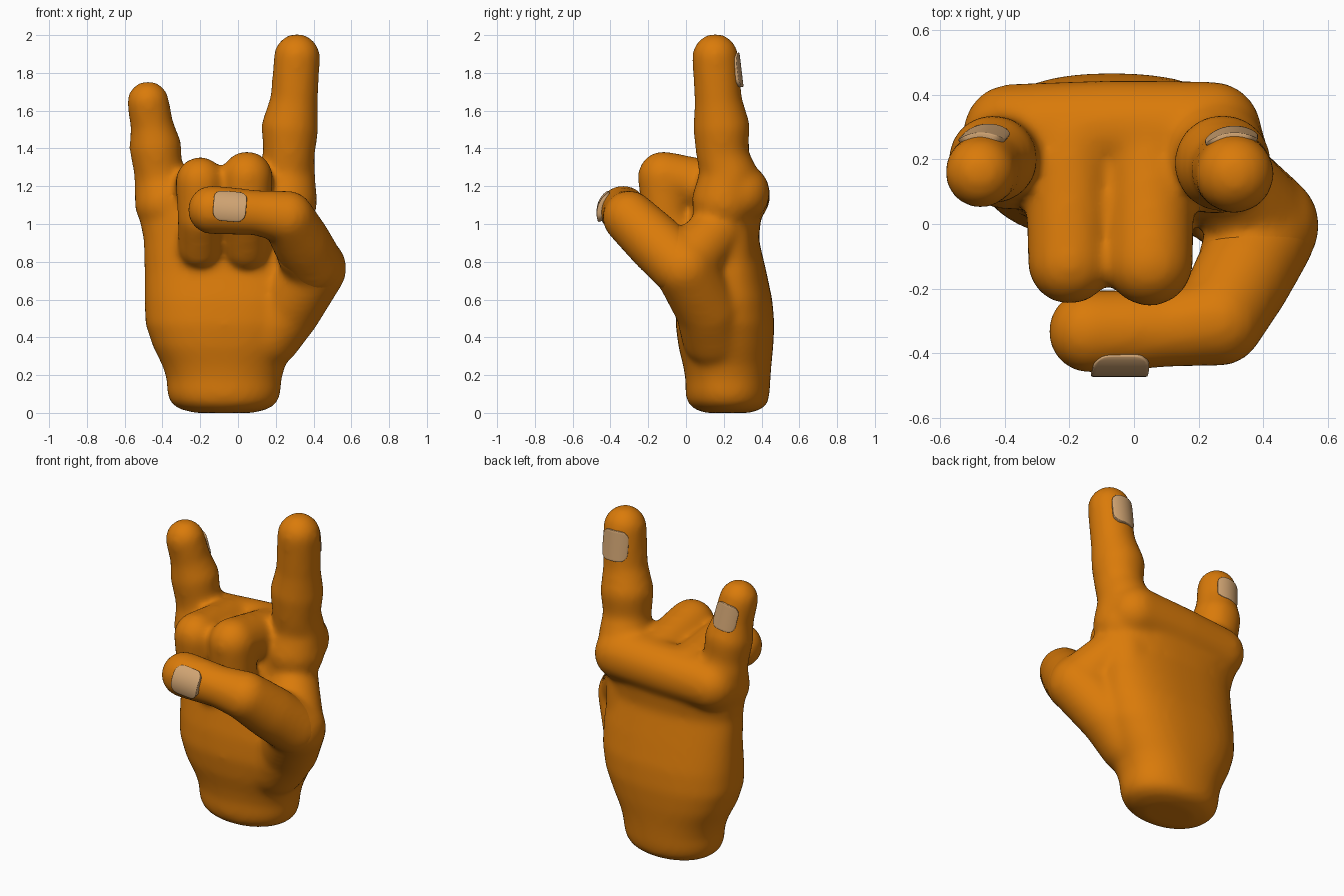
import bpy, bmesh, math
from mathutils import Vector, Matrix

cube = bpy.data.objects.get("Cube")
if cube:
    bpy.data.objects.remove(cube)


def material(name, color):
    m = bpy.data.materials.new(name)
    m.use_nodes = True
    m.diffuse_color = color
    m.node_tree.nodes["Principled BSDF"].inputs["Base Color"].default_value = color
    return m


skin = material("orange skin", (0.7, 0.197, 0.003, 1))
nail_color = material("tan nail", (0.63, 0.37, 0.17, 1))


def finish(name, bm, mat):
    bmesh.ops.recalc_face_normals(bm, faces=bm.faces)
    mesh = bpy.data.meshes.new(name)
    bm.to_mesh(mesh)
    bm.free()
    mesh.materials.append(mat)
    mesh.shade_smooth()
    ob = bpy.data.objects.new(name, mesh)
    bpy.context.collection.objects.link(ob)
    return ob


def blend(ob, iterations):
    """Fuse overlapping solids into one soft surface."""
    r = ob.modifiers.new("Fuse", "REMESH")
    r.mode = "VOXEL"
    r.voxel_size = 0.018
    r.use_smooth_shade = True
    s = ob.modifiers.new("Soften", "SMOOTH")
    s.factor = 0.5
    s.iterations = iterations


def limb(bm, joints):
    """Chain of balls and tapered cones; each joint is (x, y, z, radius)."""
    for x, y, z, r in joints:
        bmesh.ops.create_uvsphere(bm, u_segments=32, v_segments=16, radius=r,
                                  matrix=Matrix.Translation((x, y, z)))
    for a, b in zip(joints, joints[1:]):
        p, q = Vector(a[:3]), Vector(b[:3])
        turn = (q - p).to_track_quat("Z", "Y").to_matrix().to_4x4()
        bmesh.ops.create_cone(bm, cap_ends=True, segments=32, radius1=a[3], radius2=b[3],
                              depth=(q - p).length,
                              matrix=Matrix.Translation((p + q) / 2) @ turn)


def loft(bm, sections, n=48):
    """Stacked sections, oval low down and squarer above; each is (z, x0, x1, y0, y1)."""
    rings = []
    for z, x0, x1, y0, y1 in sections:
        ring = []
        power = min(2.4, 2.05 + z)
        for i in range(n):
            t = 2 * math.pi * i / n
            c, s = math.cos(t), math.sin(t)
            u = math.copysign(abs(c) ** (2 / power), c)
            v = math.copysign(abs(s) ** (2 / power), s)
            ring.append(bm.verts.new(((x0 + x1 + u * (x1 - x0)) / 2,
                                      (y0 + y1 + v * (y1 - y0)) / 2, z)))
        rings.append(ring)
    for a, b in zip(rings, rings[1:]):
        for i in range(n):
            j = (i + 1) % n
            bm.faces.new((a[i], a[j], b[j], b[i]))
    bm.faces.new(rings[0][::-1])
    bm.faces.new(rings[-1])


# Domed wrist, palm, fingers and thumb root fused together
bm = bmesh.new()
loft(bm, [
    (0.0, -0.23, 0.08, 0.1, 0.34),
    (0.02, -0.31, 0.16, 0.045, 0.4),
    (0.05, -0.355, 0.205, 0.01, 0.432),
    (0.1, -0.375, 0.225, -0.003, 0.443),
    (0.18, -0.378, 0.23, -0.003, 0.447),
    (0.25, -0.4, 0.25, -0.015, 0.452),
    (0.35, -0.45, 0.3, -0.04, 0.462),
    (0.47, -0.49, 0.355, -0.055, 0.468),
    (0.6, -0.495, 0.38, -0.045, 0.457),
    (0.75, -0.495, 0.38, -0.015, 0.425),
    (0.92, -0.5, 0.36, 0.005, 0.385),
    (1.05, -0.527, 0.375, 0.015, 0.4),
    (1.16, -0.535, 0.395, 0.03, 0.41),
    (1.23, -0.48, 0.36, 0.1, 0.37),
])
# knuckle ridge
limb(bm, [(-0.38, 0.285, 1.135, 0.15), (-0.07, 0.295, 1.15, 0.152), (0.24, 0.285, 1.165, 0.158)])
# index finger
limb(bm, [(0.25, 0.2, 1.12, 0.17), (0.258, 0.225, 1.26, 0.152), (0.27, 0.19, 1.37, 0.137),
          (0.275, 0.188, 1.51, 0.152), (0.298, 0.17, 1.66, 0.126), (0.312, 0.155, 1.885, 0.123)])
# little finger
limb(bm, [(-0.39, 0.2, 1.11, 0.158), (-0.408, 0.22, 1.22, 0.142), (-0.425, 0.205, 1.3, 0.13),
          (-0.438, 0.2, 1.41, 0.139), (-0.457, 0.18, 1.53, 0.114), (-0.476, 0.16, 1.645, 0.112)])
# curled middle and ring fingers
for x, top, r in ((0.048, 1.25, 0.136), (-0.2, 1.225, 0.13)):
    limb(bm, [(x, 0.25, 1.17, 0.14), (x, -0.12, top, r), (x, -0.105, 1.03, r * 0.93),
              (x, 0.0, 0.88, r * 0.9)])
# thumb root and web
limb(bm, [(0.16, 0.15, 0.41, 0.175), (0.27, 0.115, 0.55, 0.172), (0.41, -0.005, 0.765, 0.166),
          (0.35, -0.12, 0.865, 0.155)])
limb(bm, [(0.4, 0.0, 0.78, 0.16), (0.23, 0.2, 1.0, 0.145), (0.2, 0.2, 0.6, 0.18)])
blend(finish("hand", bm, skin), 16)

# Thumb folded across the fingers
bm = bmesh.new()
limb(bm, [(0.408, -0.03, 0.775, 0.158), (0.333, -0.17, 0.91, 0.155), (0.262, -0.3, 1.035, 0.142),
          (0.1, -0.325, 1.06, 0.12), (-0.137, -0.333, 1.075, 0.13)])
blend(finish("thumb", bm, skin), 14)


def nail(name, center, axis, facing, width, length, radius):
    """Rounded plate wrapped around a finger."""
    bm = bmesh.new()
    bmesh.ops.create_grid(bm, x_segments=14, y_segments=14, size=1)
    for v in bm.verts:
        u, w = v.co.x, v.co.y
        px = u * math.sqrt(1 - 0.3 * w ** 6) * width / 2
        pz = w * math.sqrt(1 - 0.3 * u ** 6) * length / 2
        v.co = (px, math.sqrt(radius ** 2 - px ** 2) - radius, pz)
    z = Vector(axis).normalized()
    x = Vector(facing).cross(z).normalized()
    turn = Matrix((x, z.cross(x), z)).transposed().to_4x4()
    bm.transform(Matrix.Translation(center) @ turn)
    ob = finish(name, bm, nail_color)
    s = ob.modifiers.new("Thickness", "SOLIDIFY")
    s.thickness = 0.035
    s.offset = 0
    b = ob.modifiers.new("Round", "BEVEL")
    b.width = 0.008
    b.segments = 2


nail("thumb_nail", (-0.043, -0.45, 1.098), (-1, 0, 0.08), (0, -0.95, 0.32), 0.15, 0.175, 0.115)
nail("index_nail", (0.301, 0.276, 1.815), (0, -0.12, 1), (-0.1, 1, 0.1), 0.146, 0.182, 0.112)
nail("little_nail", (-0.465, 0.28, 1.575), (-0.16, -0.18, 1), (-0.05, 1, 0.15), 0.132, 0.158, 0.102)
